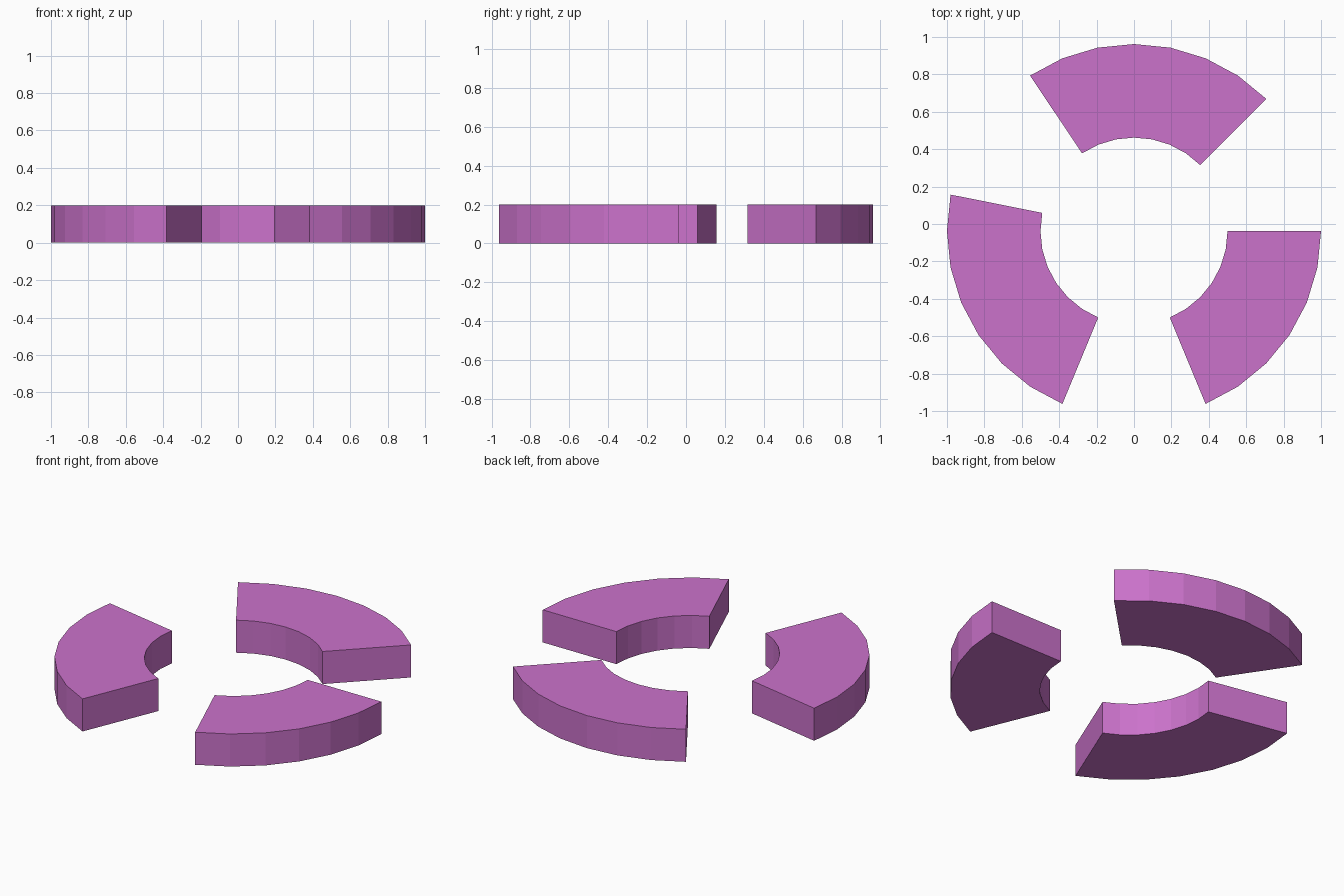
import bpy, bmesh
from math import cos, sin, radians

if "Cube" in bpy.data.objects:
    bpy.data.objects.remove(bpy.data.objects["Cube"])

STEP = 11.25          # 32-sided ring
INNER, OUTER = 0.5, 1.0
CENTRE_Y = -0.038
HEIGHT = 0.2

mat = bpy.data.materials.new("orchid")
mat.diffuse_color = (0.6, 0.17, 0.6, 1)
mat.use_nodes = True
mat.node_tree.nodes["Principled BSDF"].inputs["Base Color"].default_value = mat.diffuse_color


def ring_segment(name, first, count):
    """Extruded slice of the ring, from step `first` over `count` steps."""
    angles = [radians((first + i) * STEP) for i in range(count + 1)]
    outline = [(OUTER * cos(a), OUTER * sin(a)) for a in angles]
    outline += [(INNER * cos(a), INNER * sin(a)) for a in reversed(angles)]

    bm = bmesh.new()
    base = bm.faces.new([bm.verts.new((x, y + CENTRE_Y, 0)) for x, y in outline])
    top = bmesh.ops.extrude_face_region(bm, geom=[base], use_keep_orig=True)
    verts = [v for v in top["geom"] if isinstance(v, bmesh.types.BMVert)]
    bmesh.ops.translate(bm, verts=verts, vec=(0, 0, HEIGHT))
    bmesh.ops.recalc_face_normals(bm, faces=bm.faces)

    mesh = bpy.data.meshes.new(name)
    bm.to_mesh(mesh)
    bm.free()
    mesh.materials.append(mat)
    obj = bpy.data.objects.new(name, mesh)
    bpy.context.collection.objects.link(obj)


# Three separate slices with gaps between them
ring_segment("back_segment", 4, 7)
ring_segment("left_segment", 15, 7)
ring_segment("right_segment", 26, 6)
